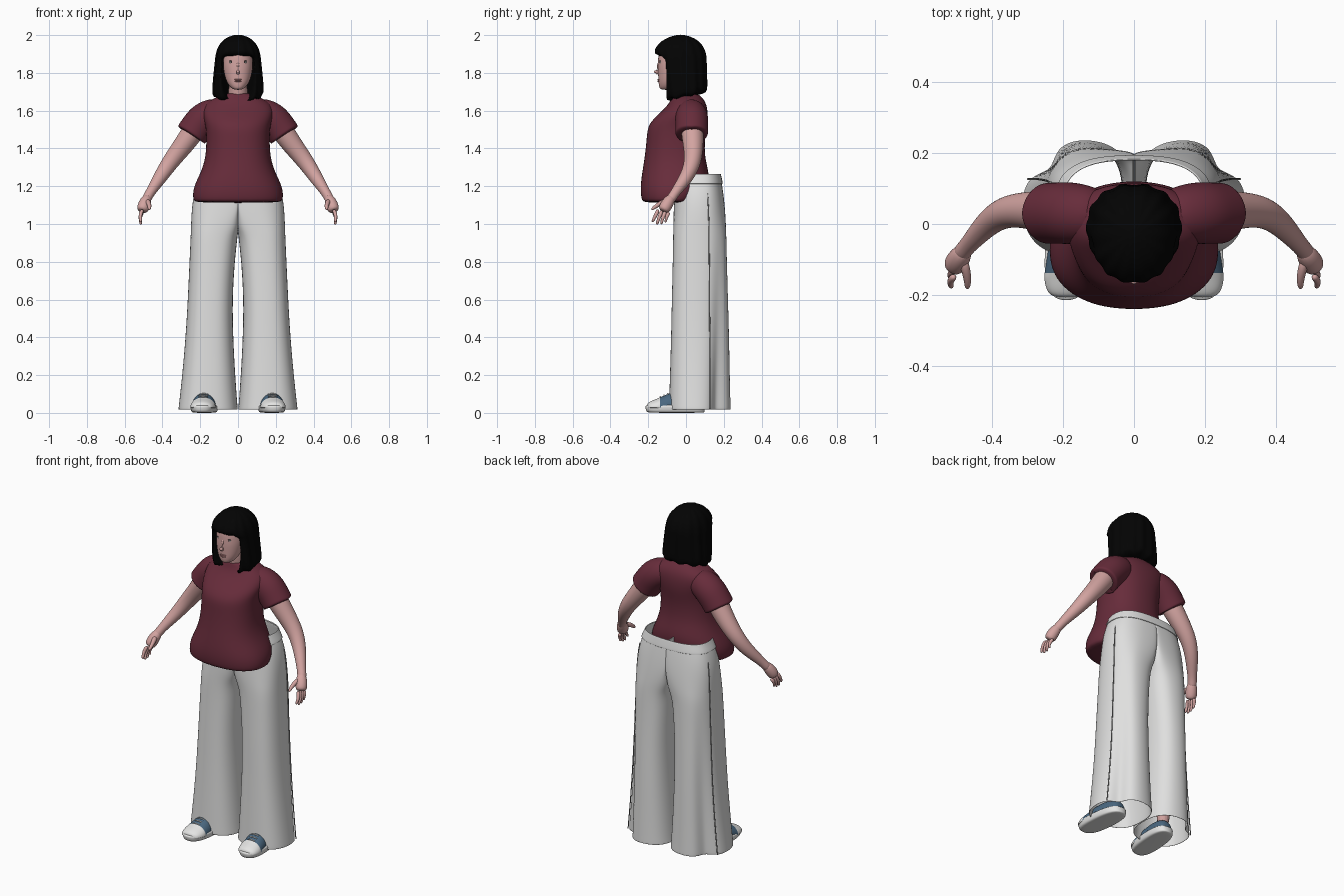
import bpy, bmesh, math
from mathutils import Vector

cube = bpy.data.objects.get("Cube")
if cube:
    bpy.data.objects.remove(cube)


def material(name, rgb):
    m = bpy.data.materials.new(name)
    m.use_nodes = True
    m.diffuse_color = (*rgb, 1)
    m.node_tree.nodes["Principled BSDF"].inputs["Base Color"].default_value = (*rgb, 1)
    return m


SKIN = material("skin", (0.65, 0.37, 0.355))
HAIR = material("black hair", (0.001, 0.001, 0.001))
SHIRT = material("maroon cloth", (0.135, 0.025, 0.043))
PANTS = material("light grey cloth", (0.74, 0.74, 0.735))
SEAM = material("grey seam", (0.3, 0.3, 0.3))
BLUE = material("blue canvas", (0.07, 0.14, 0.22))
WHITE = material("white rubber", (0.78, 0.78, 0.77))
LIPS = material("lips", (0.42, 0.19, 0.19))
DARK = material("dark eye", (0.04, 0.03, 0.03))


def ring(z, x0, x1, y0, y1, p=2.3, n=24):
    """Horizontal rounded cross-section between two x and two y limits."""
    pts = []
    for i in range(n):
        a = 2 * math.pi * i / n
        c, s = math.cos(a), math.sin(a)
        u = math.copysign(abs(c) ** (2 / p), c)
        v = math.copysign(abs(s) ** (2 / p), s)
        pts.append(Vector(((x0 + x1) / 2 + u * (x1 - x0) / 2,
                           (y0 + y1) / 2 + v * (y1 - y0) / 2, z)))
    return pts


def loft(name, rings, mats, caps=True, mirror=False, thick=0, sub=2):
    """Skin a list of equal-length rings."""
    bm = bmesh.new()
    rows = [[bm.verts.new(p) for p in r] for r in rings]
    n = len(rows[0])
    for a, b in zip(rows, rows[1:]):
        for i in range(n):
            j = (i + 1) % n
            bm.faces.new((a[i], a[j], b[j], b[i]))
    if caps:
        bm.faces.new(rows[0][::-1])
        bm.faces.new(rows[-1])
    bmesh.ops.recalc_face_normals(bm, faces=bm.faces)
    me = bpy.data.meshes.new(name)
    bm.to_mesh(me)
    bm.free()
    me.shade_smooth()
    for m in mats if isinstance(mats, list) else [mats]:
        me.materials.append(m)
    ob = bpy.data.objects.new(name, me)
    bpy.context.collection.objects.link(ob)
    if mirror:
        mod = ob.modifiers.new("Mirror", "MIRROR")
        mod.use_mirror_merge = False
    if thick:
        mod = ob.modifiers.new("Solidify", "SOLIDIFY")
        mod.thickness = thick
    mod = ob.modifiers.new("Subdivision", "SUBSURF")
    mod.levels = mod.render_levels = sub
    return ob


def body(name, rows, mat, p=2.3, **kw):
    """Centred loft from rows of height, half width, front y, back y."""
    return loft(name, [ring(z, -w, w, f, b, p) for z, w, f, b in rows], mat, **kw)


def tube(name, path, mat, n=16, **kw):
    """Round tube along points of x, y, z, radius."""
    pts = [Vector(q[:3]) for q in path]
    rings = []
    for i, q in enumerate(path):
        t = pts[min(i + 1, len(pts) - 1)] - pts[max(i - 1, 0)]
        rot = t.to_track_quat("Z", "Y")
        rings.append([pts[i] + rot @ Vector((math.cos(k * math.tau / n), math.sin(k * math.tau / n), 0)) * q[3]
                      for k in range(n)])
    return loft(name, rings, mat, **kw)


def ball(name, loc, size, mat):
    bpy.ops.mesh.primitive_uv_sphere_add(segments=16, ring_count=10, location=loc)
    ob = bpy.context.object
    ob.name, ob.scale = name, size
    ob.data.shade_smooth()
    ob.data.materials.append(mat)


# Shirt with sleeves
body("shirt", [(1.112, .225, -.222, .06), (1.125, .24, -.237, .075), (1.19, .242, -.244, .12),
               (1.27, .199, -.234, .125), (1.35, .172, -.22, .1), (1.45, .168, -.209, .1),
               (1.52, .172, -.205, .113), (1.57, .188, -.16, .117), (1.62, .19, -.105, .113),
               (1.657, .15, -.08, .098), (1.685, .08, -.072, .07), (1.695, .055, -.066, .05)], SHIRT)
tube("sleeves", [(.08, .02, 1.6, .07), (.14, .028, 1.583, .085), (.185, .031, 1.555, .09),
                 (.215, .031, 1.518, .088), (.24, .03, 1.482, .088), (.248, .03, 1.47, .088),
                 (.247, .03, 1.472, .07)], SHIRT, mirror=True)
tube("neck", [(0, -.01, 1.63, .055), (0, -.02, 1.7, .05), (0, -.04, 1.78, .05)], SKIN)

# Arms and hands
tube("arms", [(.2, .03, 1.55, .062), (.25, .035, 1.47, .06), (.31, .04, 1.39, .052),
              (.365, .035, 1.32, .046), (.41, .005, 1.25, .038), (.45, -.04, 1.19, .029),
              (.475, -.068, 1.15, .024), (.49, -.088, 1.12, .028)], SKIN, mirror=True)
tube("palms", [(.475, -.07, 1.15, .021), (.49, -.092, 1.12, .032), (.503, -.112, 1.085, .034),
               (.509, -.122, 1.066, .026)], SKIN, mirror=True)
for i, finger in enumerate(("index", "middle", "ring", "little")):
    y, z = -.146 + .019 * i, 1.078 - .005 * i
    drop = (.062, .07, .063, .048)[i]
    tube(finger + "_fingers", [(.505, y, z, .012), (.519, y - .014, z - drop / 2, .011),
                               (.516, y - .03 + .004 * i, z - drop, .009),
                               (.512, y - .032 + .004 * i, z - drop - .006, .004)],
         SKIN, n=8, mirror=True)
tube("thumbs", [(.482, -.1, 1.125, .015), (.472, -.135, 1.11, .014), (.468, -.165, 1.09, .011),
                (.47, -.183, 1.075, .007)], SKIN, n=8, mirror=True)

# Wide trousers: each half runs from hem to waist, with a fold behind the outer seam
HALF = [(.018, -.001, .318, -.092, .239), (.035, .002, .316, -.091, .238), (.2, .014, .297, -.086, .234),
        (.4, .025, .279, -.08, .23), (.6, .029, .267, -.076, .224), (.8, .017, .258, -.071, .218),
        (.93, .002, .252, -.069, .215), (.99, -.05, .25, -.068, .213), (1.08, -.15, .247, -.066, .208),
        (1.17, -.21, .234, -.062, .198), (1.262, -.2, .2, -.05, .183)]
halves = []
for row in HALF:
    pts = ring(*row, 2.6)
    mid = sum(pts, Vector()) / len(pts)
    for i in range(1, 6):
        fold = max(0, .32 * (1.15 - row[0])) * math.sin(math.tau * i / 12) ** 2
        pts[i] = pts[i].lerp(mid, fold)
    for p in pts:
        p.x = max(p.x, -.004)
    halves.append(pts)
loft("trousers", halves, PANTS, caps=False, mirror=True, thick=.005)
body("waistband", [(1.212, .223, -.06, .195), (1.216, .224, -.06, .196), (1.258, .204, -.054, .187),
                   (1.266, .202, -.05, .185)], PANTS, p=2.6, caps=False, thick=.006)
tube("side_seams", [(*r[1], .0035) for r in halves[:-1]], SEAM, n=6, mirror=True, sub=1)
tube("shins", [(.18, .03, .04, .04), (.175, .05, .3, .045), (.15, .06, .6, .06)], SKIN, mirror=True)


# Shoes: sole outline, and an upper lofted from heel to toe
def toe_out(p):
    return Vector((p.x - .08 * (p.y + .05), p.y, p.z))


sole = [ring(z, .178 - w, .178 + w, f, .1, 2.6) for z, w, f in
        ((0, .055, -.195), (.005, .068, -.212), (.035, .073, -.218), (.045, .068, -.213))]
loft("shoe_soles", [[toe_out(p) for p in r] for r in sole], WHITE, mirror=True)
rows = [(.09, .035, .07), (.06, .052, .1), (0, .058, .115), (-.06, .062, .113), (-.1, .066, .1),
        (-.145, .068, .08), (-.152, .068, .076), (-.185, .06, .064), (-.208, .04, .05)]
upper = [[toe_out(Vector((.178 + w * math.cos(a), y, .03 + (h - .03) * max(math.sin(a), -.1))))
          for a in [math.tau * k / 20 for k in range(20)]] for y, w, h in rows]
shoe = loft("shoe_uppers", upper, [BLUE, WHITE], mirror=True)
for f in shoe.data.polygons:
    f.material_index = int(f.center.y < -.147)
for k in range(4):
    y, z = -.136 + .02 * k, .088 + .008 * k
    tube("shoe_lace", [tuple(toe_out(Vector((.178 + dx, y, z - abs(dx) * .25)))) + (.004,)
                       for dx in (-.028, 0, .028)], WHITE, n=6, mirror=True, sub=1)

# Head and face
body("head", [(1.71, .02, -.132, -.08), (1.722, .04, -.142, -.05), (1.75, .06, -.146, -.03),
              (1.79, .073, -.148, 0), (1.83, .079, -.15, .01), (1.86, .079, -.148, .01),
              (1.91, .074, -.148, .01), (1.94, .05, -.12, 0)], SKIN, p=2.1)
tube("nose", [(0, -.138, 1.865, .007), (0, -.15, 1.83, .009), (0, -.157, 1.807, .013),
              (0, -.15, 1.792, .008)], SKIN, n=10)
ball("nose_tip", (0, -.161, 1.806), (.009, .009, .008), SKIN)
ball("upper_lip", (0, -.144, 1.764), (.022, .008, .004), LIPS)
ball("lower_lip", (0, -.143, 1.756), (.018, .009, .005), LIPS)
for side, s in (("left", 1), ("right", -1)):
    ball(side + "_eye", (s * .033, -.132, 1.856), (.014, .009, .006), WHITE)
    ball(side + "_iris", (s * .033, -.138, 1.856), (.005, .004, .005), DARK)
    ball(side + "_eyelid", (s * .033, -.135, 1.863), (.016, .007, .002), DARK)

# Bobbed hair: ring open at the face below the fringe, with scalloped locks
HAIR_ROWS = [(1.65, .124, -.12, .1), (1.668, .136, -.13, .113), (1.75, .132, -.14, .113),
             (1.83, .124, -.15, .111), (1.878, .119, -.16, .109), (1.886, .118, -.17, .109),
             (1.92, .112, -.169, .102), (1.955, .095, -.147, .083), (1.982, .068, -.11, .049),
             (1.997, .036, -.067, .01), (2.002, .01, -.04, -.02)]
hair = []
for k, (z, w, f, b) in enumerate(HAIR_ROWS):
    pts = ring(z, -w, w, f, b, 2.2, 64)
    opening = (.05, .058, .07, .08, .08)
    for i, p in enumerate(pts):
        wave = 1 + .025 * math.cos(14 * math.tau * i / 64)
        p.x *= wave
        p.y = (p.y + .03) * wave - .03
        if k < 5:
            if p.y < -.02 and abs(p.x) < opening[k]:
                p.y = .0
            p.y = max(p.y, -.105)
        if k < 2:
            p.z += .045 * max(0, (p.y + .1) / .21) + .007 * math.cos(9 * math.tau * i / 64)
    hair.append(pts)
loft("hair", hair, HAIR, sub=1)
